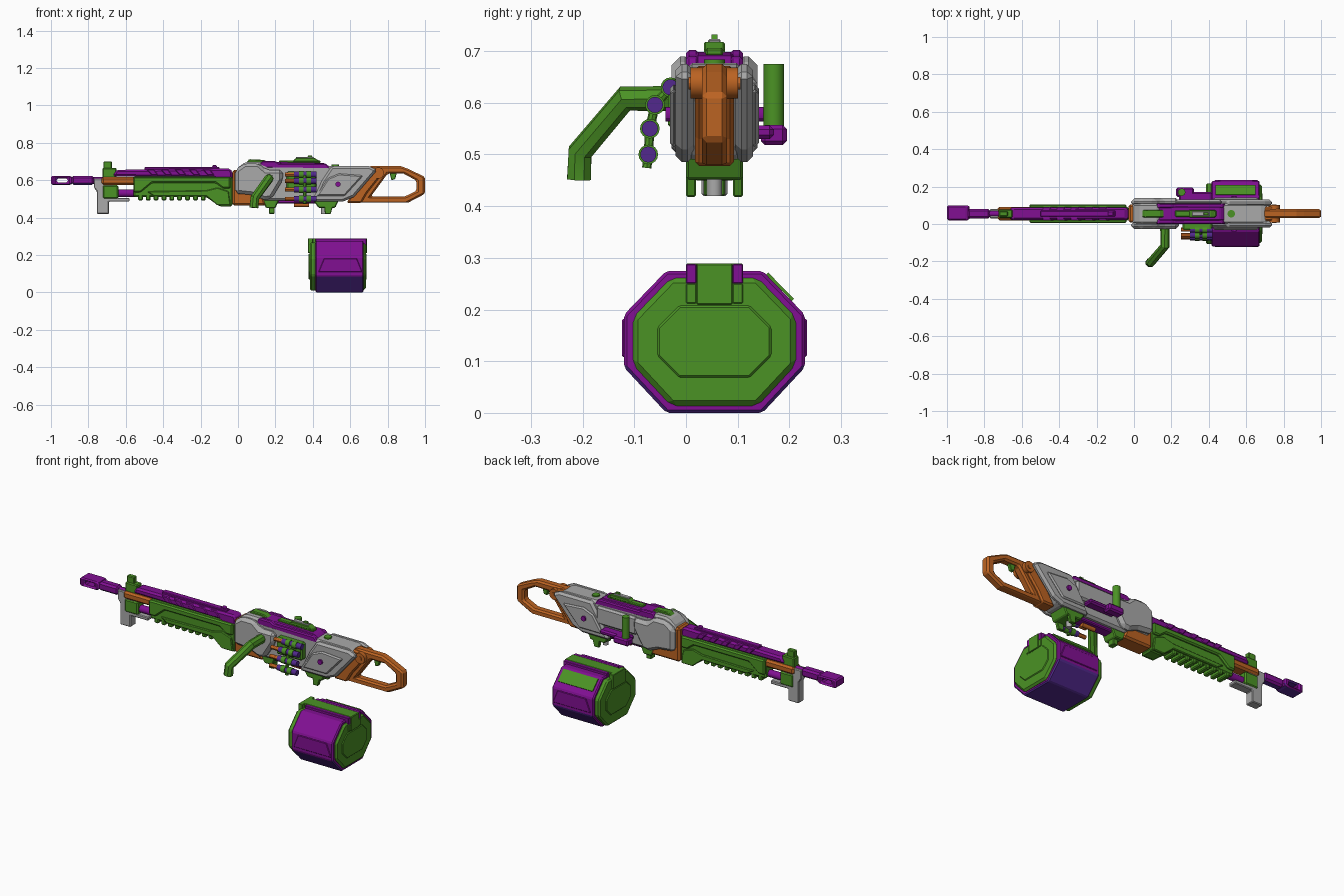
import bpy, bmesh, math
from mathutils import Vector

if "Cube" in bpy.data.objects:
    bpy.data.objects.remove(bpy.data.objects["Cube"])

C = 0.055  # centre line in y


def make_mat(name, rgb):
    m = bpy.data.materials.new(name)
    m.diffuse_color = (*rgb, 1)
    m.use_nodes = True
    m.node_tree.nodes["Principled BSDF"].inputs["Base Color"].default_value = m.diffuse_color
    return m


PURPLE = make_mat("purple", (0.22, 0.005, 0.29))
INDIGO = make_mat("indigo", (0.085, 0.022, 0.27))
GREEN = make_mat("green", (0.07, 0.29, 0.018))
ORANGE = make_mat("orange", (0.50, 0.125, 0.016))
GREY = make_mat("grey", (0.40, 0.40, 0.40))


def prism(name, pts, d0, d1, mat, bev=0.0, hole=None, axis="y"):
    """Extrude an outline (x,z along y, or y,z along x), with an optional hole."""
    bm = bmesh.new()
    edges = []
    for loop in [pts] + ([hole] if hole else []):
        vs = [bm.verts.new((a, d0, b) if axis == "y" else (d0, a, b)) for a, b in loop]
        edges += [bm.edges.new((vs[i], vs[(i + 1) % len(vs)])) for i in range(len(vs))]
        if not hole:
            bm.faces.new(vs)
    if hole:
        bmesh.ops.triangle_fill(bm, edges=edges, use_beauty=True)
    out = bmesh.ops.extrude_face_region(bm, geom=bm.faces[:], use_keep_orig=True)
    step = Vector((0, d1 - d0, 0)) if axis == "y" else Vector((d1 - d0, 0, 0))
    bmesh.ops.translate(bm, vec=step, verts=[g for g in out["geom"] if isinstance(g, bmesh.types.BMVert)])
    bmesh.ops.recalc_face_normals(bm, faces=bm.faces[:])
    me = bpy.data.meshes.new(name)
    bm.to_mesh(me)
    bm.free()
    me.materials.append(mat)
    ob = bpy.data.objects.new(name, me)
    bpy.context.collection.objects.link(ob)
    if bev:
        mod = ob.modifiers.new("bevel", "BEVEL")
        mod.width, mod.segments, mod.limit_method = bev, 1, "ANGLE"
    return ob


def box(name, x0, x1, y0, y1, z0, z1, mat, bev=0.0):
    return prism(name, [(x0, z0), (x1, z0), (x1, z1), (x0, z1)], y0, y1, mat, bev)


def pair(name, pts, inner, outer, mat, bev=0.0):
    """The same plate on both sides of the centre line."""
    prism(name + "_front", pts, C - outer, C - inner, mat, bev)
    prism(name + "_back", pts, C + inner, C + outer, mat, bev)


def tube(name, a, b, r, mat, sides=16):
    a, b = Vector(a), Vector(b)
    bpy.ops.mesh.primitive_cylinder_add(vertices=sides, radius=r, depth=(b - a).length, location=(a + b) / 2)
    ob = bpy.context.object
    ob.rotation_euler = (b - a).to_track_quat("Z", "Y").to_euler()
    ob.name = name
    ob.data.materials.append(mat)
    bpy.ops.object.shade_smooth_by_angle()
    return ob


def tint_below(ob):
    ob.data.materials.append(INDIGO)
    for p in ob.data.polygons:
        if p.normal.z < -0.5:
            p.material_index = 1


# Barrel and muzzle
tint_below(prism("muzzle", [(-1, .575), (-.9, .575), (-.88, .582), (-.88, .615), (-.9, .622), (-1, .622)],
                 .02, .10, PURPLE, .008, hole=[(-.97, .588), (-.91, .588), (-.91, .609), (-.97, .609)]))
tint_below(box("muzzle_collar", -.89, -.77, C - .025, C + .025, .575, .622, PURPLE, .01))
tube("barrel", (-.8, C, .598), (0, C, .598), .018, PURPLE)
tube("gas_tube", (-.68, C, .53), (-.5, C, .53), .02, PURPLE)

# Front block, sight and foot
prism("front_block", [(-.77, .61), (-.72, .61), (-.72, .60), (-.65, .57), (-.65, .505), (-.58, .505), (-.58, .485),
                      (-.69, .485), (-.69, .42), (-.755, .42), (-.755, .54), (-.77, .56)],
      C - .025, C + .025, GREY, .004)
box("front_clamp", -.725, -.64, C - .03, C + .03, .50, .575, GREEN, .008)
box("barrel_sleeve", -.73, -.55, C - .035, C + .035, .575, .617, ORANGE, .01)
box("sight_base", -.725, -.65, C - .022, C + .022, .605, .665, GREEN, .005)
box("front_sight", -.72, -.675, C - .014, C + .014, .65, .70, GREEN, .004)

# Handguard with ribs
prism("handguard", [(-.56, .62), (-.03, .62), (-.03, .46), (-.1, .46), (-.17, .51), (-.56, .51)],
      C - .037, C + .037, GREEN, .008)
pair("guard_panel", [(-.56, .618), (-.04, .618), (-.04, .555), (-.08, .555), (-.12, .585), (-.46, .585),
                     (-.52, .535), (-.56, .535)], .03, .05, GREEN, .007)
pair("guard_skirt", [(-.05, .54), (-.04, .465), (-.11, .465), (-.17, .515), (-.45, .515), (-.49, .54), (-.17, .545),
                     (-.11, .56)], .03, .046, GREEN, .004)
for i in range(9):
    x = -.535 + i * .042
    box(f"guard_rib_{i}", x, x + .026, C - .036, C + .036, .492, .54, GREEN, .005)

# Top rail
prism("top_rail", [(-.67, .62), (-.65, .655), (-.04, .662), (-.03, .64), (-.03, .605), (-.11, .605), (-.14, .615)],
      C - .033, C + .033, PURPLE, .01)
for i in range(5):
    x = -.49 + i * .075
    prism(f"rail_rib_{i}", [(x, .658), (x + .04, .658), (x + .065, .625), (x + .03, .625)],
          C - .037, C + .037, PURPLE, .004)
prism("rail_knob", [(-.145, .655), (-.105, .655), (-.115, .68), (-.135, .68)], C - .012, C + .012, PURPLE, .003)
box("rail_strip", -.5, -.1, C - .016, C + .016, .655, .669, PURPLE, .003)

# Receiver
prism("trunnion", [(-.03, .655), (.03, .655), (.12, .55), (.15, .465), (-.03, .465)], C - .048, C + .048, ORANGE, .01)
prism("receiver", [(-.01, .66), (.04, .698), (.12, .698), (.16, .68), (.69, .675), (.72, .655), (.57, .49), (.14, .49),
                   (.10, .52), (-.01, .52)], C - .055, C + .055, GREY, .012)
pair("receiver_front_plate", [(-.015, .655), (.035, .69), (.11, .69), (.15, .655), (.24, .655), (.24, .60), (.18, .50),
                              (.14, .495), (.08, .52), (-.015, .53)], .04, .083, GREY, .017)
pair("receiver_rear_plate", [(.50, .675), (.70, .675), (.745, .655), (.62, .51), (.56, .485), (.39, .485), (.42, .535),
                             (.45, .60)], .04, .075, GREY, .012)
pair("rear_raised_panel", [(.48, .61), (.54, .635), (.67, .625), (.57, .515), (.42, .515)], .07, .086, GREY, .007)
box("receiver_back_wall", .22, .47, C + .05, C + .075, .56, .66, GREY, .01)
tube("side_pin", (.535, C - .095, .578), (.535, C + .095, .578), .014, PURPLE, 12)

# Top cover and sights
prism("top_cover", [(.11, .67), (.14, .698), (.46, .692), (.49, .67)], C - .038, C + .038, PURPLE, .006)
pair("cover_rail", [(.10, .665), (.13, .702), (.2, .702), (.22, .69), (.47, .69), (.50, .655)], .03, .055, PURPLE, .006)
prism("cover_latch", [(.04, .69), (.06, .712), (.14, .708), (.17, .69)], C - .02, C + .02, GREEN, .004)
box("cover_inlay", .22, .44, C - .017, C + .017, .69, .706, GREEN, .004)
prism("rear_sight_base", [(.29, .70), (.31, .718), (.41, .718), (.44, .70)], C - .02, C + .02, GREEN, .003)
box("rear_sight", .31, .405, C - .012, C + .012, .712, .723, GREY, .002)
prism("sight_blade", [(.37, .72), (.40, .72), (.395, .732), (.375, .732)], C - .006, C + .006, GREEN)
tube("cover_button", (.52, C, .66), (.52, C, .684), .02, GREEN)

# Stock loop and hinge
prism("stock_loop", [(.70, .675), (.87, .675), (.91, .66), (1, .617), (1, .527), (.91, .48), (.60, .48), (.62, .55)],
      C - .024, C + .024, ORANGE, .009,
      hole=[(.80, .635), (.885, .635), (.955, .597), (.955, .543), (.89, .512), (.71, .512)])
prism("stock_bracket", [(.70, .672), (.76, .665), (.77, .63), (.69, .53), (.66, .478), (.58, .478)],
      C - .038, C + .038, ORANGE, .008)
tube("stock_hinge", (.75, C - .046, .638), (.75, C + .046, .638), .03, ORANGE)
tube("hinge_pin", (.75, C - .05, .638), (.75, C + .05, .638), .012, ORANGE, 12)
prism("trigger", [(.81, .64), (.85, .64), (.84, .605), (.82, .60)], C - .01, C + .01, GREEN, .003)

# Bent carry handle
cu = bpy.data.curves.new("carry_handle", "CURVE")
cu.dimensions, cu.bevel_depth, cu.bevel_resolution, cu.use_fill_caps = "3D", .025, 2, True
sp = cu.splines.new("POLY")
path = [(.165, .0, .608), (.165, -.118, .608), (.09, -.205, .505), (.085, -.207, .452)]
sp.points.add(len(path) - 1)
for p, co in zip(sp.points, path):
    p.co = (*co, 1)
cu.materials.append(GREEN)
handle = bpy.data.objects.new("carry_handle", cu)
bpy.context.collection.objects.link(handle)
bpy.context.view_layer.objects.active = handle
handle.select_set(True)
bpy.ops.object.convert(target="MESH")
bpy.ops.object.shade_smooth_by_angle()

# Charging handle
box("charging_slide", .24, .42, C + .06, C + .115, .53, .556, PURPLE, .008)
box("charging_mount", .225, .32, .145, .195, .518, .557, PURPLE, .008)
tube("charging_grip", (.255, .17, .55), (.255, .17, .675), .02, GREEN)

# Ammunition belt
box("feed_tray", .26, .42, -.035, .02, .55, .645, GREEN, .008)
rounds = [(-.03, .63), (-.06, .596), (-.07, .55), (-.073, .50)]
for i, (y, z) in enumerate(rounds):
    tube(f"round_tip_{i}", (.25, y, z), (.305, y, z), .011, ORANGE, 12)
    tube(f"round_case_{i}", (.30, y, z), (.42, y, z), .0155, INDIGO)
    for x in (.325, .365):
        tube(f"belt_link_{i}", (x, y, z), (x + .025, y, z), .019, GREEN)
    yn, zn = rounds[i + 1] if i < 3 else (y - .003, .474)
    tube(f"link_joint_{i}", (.357, y, z), (.357, yn, zn), .009, GREEN, 8)

# Underside fittings
prism("rear_mount", [(.40, .495), (.54, .495), (.52, .452), (.43, .452)], C - .055, C + .055, GREEN, .005)
pair("mount_leg", [(.46, .47), (.51, .47), (.495, .418), (.465, .418)], .036, .055, GREEN, .003)
prism("front_mount", [(.13, .495), (.22, .495), (.20, .45), (.15, .45)], C - .04, C + .04, GREEN, .005)
box("front_lug", .165, .195, C - .02, C + .02, .42, .46, GREEN, .003)
tube("mount_plug", (.46, C, .42), (.46, C, .46), .015, GREY)
box("belly_rail", .2, .42, C - .03, C + .03, .475, .50, PURPLE, .005)
tube("belly_pin", (.30, C, .468), (.38, C, .468), .012, ORANGE, 12)

# Drum magazine: octagonal body, end caps, straps and panels
octagon = [(-.12, .088), (-.038, 0), (.148, 0), (.23, .088), (.23, .19), (.148, .275), (-.038, .275), (-.12, .19)]


def scaled(k):
    return [(C + (y - C) * k, .138 + (z - .138) * k) for y, z in octagon]


tint_below(prism("drum_body", octagon, .415, .672, PURPLE, .006, axis="x"))
prism("drum_right_cap", scaled(.90), .66, .684, GREEN, .01, axis="x")
inner = [(-.055, .11), (-.013, .068), (.123, .068), (.165, .11), (.165, .166), (.123, .208), (-.013, .208), (-.055, .166)]
prism("drum_cap_panel", inner, .68, .688, GREEN, .004, axis="x")
prism("drum_left_cap", scaled(.93), .385, .42, GREEN, .008, axis="x")
prism("drum_left_panel", inner, .378, .39, GREEN, .004, axis="x")
box("drum_strap", .375, .688, .02, .09, .255, .289, GREEN, .002)
box("drum_strap_right", .67, .69, .02, .09, .21, .288, GREEN, .002)
box("drum_strap_left", .375, .40, -.0, .11, .21, .289, GREEN, .002)
for y in (0, .09):
    box("drum_strap_edge", .415, .686, y, y + .02, .25, .288, PURPLE, .002)
    box("drum_strap_tab", .67, .688, y, y + .02, .212, .25, GREEN, .002)
trapezoid = [(.43, .108), (.665, .108), (.635, .182), (.46, .182)]
prism("drum_front_panel", trapezoid, -.124, -.115, PURPLE, .003)
prism("drum_back_panel", trapezoid, .225, .234, PURPLE, .003)
prism("drum_window", [(.205, .2165), (.155, .2676), (.159, .2716), (.209, .2205)], .435, .65, GREEN, axis="x")
